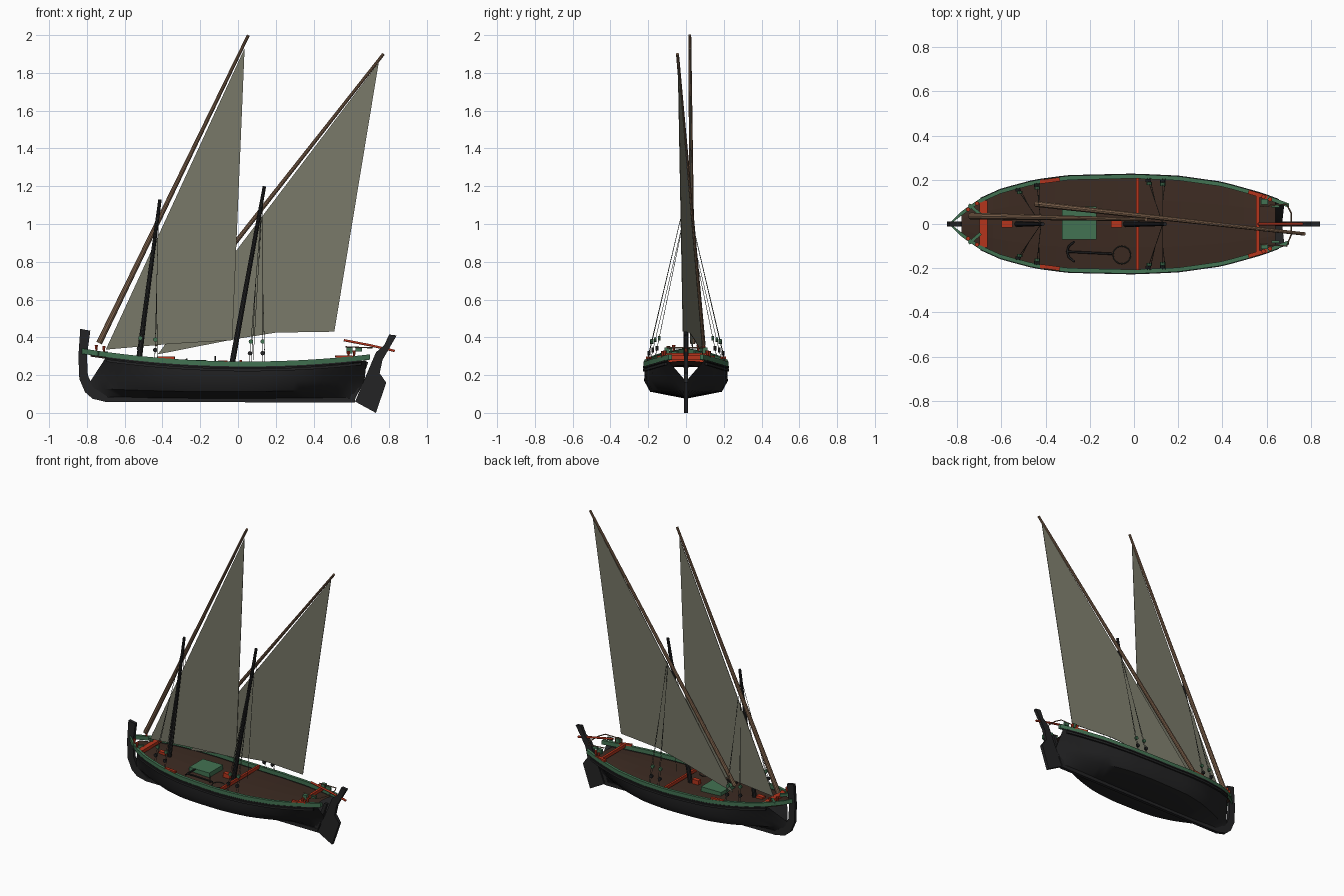
import bpy, bmesh, math
from mathutils import Vector

if "Cube" in bpy.data.objects:
    bpy.data.objects.remove(bpy.data.objects["Cube"])


def material(name, *rgb):
    m = bpy.data.materials.new(name)
    m.use_nodes = True
    m.diffuse_color = (*rgb, 1)
    m.node_tree.nodes["Principled BSDF"].inputs["Base Color"].default_value = (*rgb, 1)
    return m


BLACK = material("tarred black", .017, .017, .018)
GREEN = material("rail green", .055, .17, .085)
RED = material("paint red", .46, .035, .012)
DECK = material("deck brown", .046, .024, .016)
SPAR = material("spar wood", .23, .135, .08)
SAIL = material("sail canvas", .19, .19, .14)
ROPE = material("dark rope", .05, .055, .045)

BEAM = [(-.83, .004), (-.78, .055), (-.7, .11), (-.6, .155), (-.45, .195), (-.3, .215),
        (0, .222), (.2, .213), (.4, .185), (.58, .135), (.7, .09)]


def beam(x):
    """Half-breadth of the boat at x."""
    x = min(max(x, BEAM[0][0]), BEAM[-1][0])
    for (x0, b0), (x1, b1) in zip(BEAM, BEAM[1:]):
        if x <= x1:
            return b0 + (b1 - b0) * (x - x0) / (x1 - x0)


def sheer(x):
    """Height of the rail top at x."""
    return .272 + .09 * (x - .05) ** 2


def finish(name, bm, mat, smooth=False):
    bmesh.ops.recalc_face_normals(bm, faces=bm.faces)
    me = bpy.data.meshes.new(name)
    bm.to_mesh(me)
    bm.free()
    ob = bpy.data.objects.new(name, me)
    bpy.context.collection.objects.link(ob)
    me.materials.append(mat)
    if smooth:
        bpy.ops.object.select_all(action='DESELECT')
        bpy.context.view_layer.objects.active = ob
        ob.select_set(True)
        bpy.ops.object.shade_smooth_by_angle(angle=math.radians(35))
    return ob


def loft(name, rows, mat, closed=False, smooth=False):
    bm = bmesh.new()
    grid = [[bm.verts.new(p) for p in row] for row in rows]
    n = len(grid[0])
    for a, b in zip(grid, grid[1:]):
        for i in range(n if closed else n - 1):
            j = (i + 1) % n
            bm.faces.new((a[i], a[j], b[j], b[i]))
    if closed:
        bm.faces.new(grid[0])
        bm.faces.new(grid[-1])
    return finish(name, bm, mat, smooth)


def plate(name, outline, thick, mat, y_at=lambda x: 0):
    """Outline in x and z, thickened across y."""
    rows = [[(x, y_at(x) + s * thick / 2, z) for x, z in outline] for s in (-1, 1)]
    return loft(name, rows, mat, closed=True)


def box(name, centre, size, mat, turn=0):
    bm = bmesh.new()
    bmesh.ops.create_cube(bm, size=1)
    bmesh.ops.scale(bm, vec=size, verts=bm.verts)
    ob = finish(name, bm, mat)
    ob.location = centre
    ob.rotation_euler.z = turn
    return ob


def spar(name, a, b, r0, r1, mat, sides=10):
    a, b = Vector(a), Vector(b)
    bm = bmesh.new()
    bmesh.ops.create_cone(bm, cap_ends=True, segments=sides, radius1=r0, radius2=r1,
                          depth=(b - a).length)
    ob = finish(name, bm, mat, smooth=sides > 6)
    ob.location = (a + b) / 2
    ob.rotation_euler = (b - a).to_track_quat('Z', 'Y').to_euler()
    return ob


def tube(name, pts, r, mat, cyclic=False):
    cu = bpy.data.curves.new(name, 'CURVE')
    cu.dimensions = '3D'
    cu.bevel_depth = r
    cu.bevel_resolution = 1
    cu.use_fill_caps = True
    sp = cu.splines.new('POLY')
    sp.points.add(len(pts) - 1)
    for p, co in zip(sp.points, pts):
        p.co = (*co, 1)
    sp.use_cyclic_u = cyclic
    cu.materials.append(mat)
    ob = bpy.data.objects.new(name, cu)
    bpy.context.collection.objects.link(ob)
    return ob


# Hull shell, open at the raked ends above the stem and sternpost
ENDS = [(-.70, .68), (-.78, .67), (-.80, .65), (-.72, .62)]
rows = []
for k in range(33):
    u = k / 16 - 1
    xs = [a + (b - a) * (u + 1) / 2 for a, b in ENDS]
    half = [(xs[0], beam(xs[0]) * .98, sheer(xs[0]) - .03),
            (xs[1], beam(xs[1]) * (1 - .95 * u ** 4), .17),
            (xs[2], beam(xs[2]) * .86 * (1 - .96 * abs(u) ** 3), .112 + .02 * u * u)]
    rows.append([(x, -y, z) for x, y, z in half] + [(xs[3], 0, .075)] + half[::-1])
loft("hull", rows, BLACK, smooth=True)

# Backbone: stem, keel and sternpost
plate("stem_and_keel", [(-.835, .445), (-.845, .3), (-.84, .18), (-.81, .11), (-.77, .075),
                        (-.70, .058), (.62, .055), (.62, .08), (-.69, .085), (-.77, .14),
                        (-.795, .2), (-.80, .3), (-.782, .435)], .022, BLACK)
plate("sternpost", [(.585, .058), (.615, .058), (.69, .27), (.668, .27)], .02, BLACK)

# Rudder and tiller
plate("rudder", [(.62, .06), (.73, 0), (.785, .16), (.75, .21), (.765, .28), (.84, .41),
                 (.80, .415), (.775, .36), (.73, .32)], .022, BLACK)
tube("tiller", [(.56, 0, .385), (.70, 0, .358), (.83, 0, .328)], .007, RED)

# Deck with slight camber
xs = [-.78 + i * .071 for i in range(21)]
loft("deck", [[(x, (beam(x) - .008) * t, sheer(x) - .036 + .008 * (1 - t * t))
               for t in (-1, -.5, 0, .5, 1)] for x in xs], DECK)

# Bands that run along each side: rail, wale
xs = [-.83 + i * .045 for i in range(35)]
for side, label in ((1, "left"), (-1, "right")):
    for name, out, inn, top, bot, mat in (("rail", .003, .016, 0, .028, GREEN),
                                          ("wale", .006, .006, .038, .052, BLACK),
                                          ("rubbing_strake", .006, .006, .026, .034, BLACK)):
        rows = []
        for x in xs if name == "rail" else xs[3:-1]:
            o, i, z = beam(x) + out, max(beam(x) - inn, 0), sheer(x)
            rows.append([(x, side * y, z - d) for y, d in
                         ((o, bot), (o, top), (i, top), (i, bot))])
        loft(f"{label}_{name}", rows, mat, closed=True)

    # Red rail pads, stern rail ends and cleats
    for x in (-.38, .56):
        slope = math.atan2(side * (beam(x + .03) - beam(x - .03)), .06)
        box(f"{label}_rail_pad", (x, side * (beam(x) - .008), sheer(x) + .003),
            (.09, .018, .012), RED, slope)
    for x in (-.75, -.71, .585, .615):
        y = side * (beam(x) - .01)
        spar(f"{label}_pin", (x, y, sheer(x) - .01), (x, y, sheer(x) + .03), .004, .010, RED, 6)
    box(f"{label}_stern_block", (.59, side * .1, .33), (.03, .025, .03), GREEN)
    box(f"{label}_stern_cleat", (.64, side * .08, .335), (.035, .012, .02), GREEN)
    box(f"{label}_bow_knee", (-.72, side * .065, .315), (.07, .014, .02), GREEN, -side * .7)

# Cross beams
for name, x, w, z in (("bow_beam", -.68, .035, .305), ("main_thwart", .015, .014, .268),
                      ("stern_beam", .56, .016, .292)):
    box(name, (x, 0, z), (w, 2 * beam(x) - .025, .022), RED)
tube("stern_frame", [(.57, -.09, .35), (.69, -.10, .345), (.71, -.05, .345), (.71, .05, .345),
                     (.69, .09, .345), (.57, .08, .35)], .0035, SPAR)

# Hatch and mast wedges
box("hatch", (-.248, .004, .262), (.155, .15, .035), GREEN)
box("fore_mast_wedge", (-.575, 0, .28), (.05, .03, .03), RED)
box("main_mast_wedge", (-.08, 0, .262), (.05, .03, .03), RED)

# Anchor and rope coil on deck
tube("anchor_shank", [(-.30, -.125, .262), (-.10, -.135, .262)], .005, BLACK)
tube("anchor_arms", [(-.27, -.08, .285), (-.295, -.10, .265), (-.302, -.125, .262),
                     (-.295, -.15, .265), (-.27, -.17, .285)], .005, BLACK)
tube("anchor_stock", [(-.12, -.135, .25), (-.12, -.135, .30)], .004, BLACK)
tube("rope_coil", [(-.055 + .04 * math.cos(a * math.pi / 8), -.14 + .04 * math.sin(a * math.pi / 8),
                    .255) for a in range(16)], .0025, ROPE, True)

# Masts and yards
spar("fore_mast", (-.53, 0, .25), (-.413, 0, 1.13), .014, .009, BLACK)
spar("main_mast", (-.035, 0, .24), (.14, 0, 1.2), .015, .009, BLACK)
spar("fore_yard", (-.735, .036, .37), (.055, .02, 2.0), .016, .008, SPAR)
spar("main_yard", (-.44, .09, .36), (.77, -.045, 1.9), .014, .008, SPAR)

# Lateen sails, each in the upright plane of its yard
plate("fore_sail", [(-.70, .335), (.035, 1.93), (-.03, .385), (-.36, .365)], .003, SAIL,
      lambda x: .022 - .02 * x)
plate("main_sail", [(-.425, .31), (.745, 1.855), (.51, .43), (.2, .425), (-.03, .388)], .003,
      SAIL, lambda x: .041 - .112 * x)

# Shrouds with tackle blocks
for mast, top, feet in (("fore", (-.42, 0, 1.08), (-.53, -.44)),
                        ("main", (.13, 0, 1.15), (.06, .13))):
    for side, label in ((1, "left"), (-1, "right")):
        for x in feet:
            foot = Vector((x, side * (beam(x) - .012), sheer(x)))
            head = Vector(top)
            tube(f"{label}_{mast}_shroud", [foot, head], .0014, ROPE)
            tube(f"{label}_{mast}_tackle", [foot + Vector((.012, 0, 0)), foot.lerp(head, .5)],
                 .0014, ROPE)
            for t in (.05, .12):
                p = foot.lerp(head, t)
                spar(f"{label}_{mast}_block", p - Vector((0, .007, 0)), p + Vector((0, .007, 0)),
                     .012, .012, GREEN if t > .1 else BLACK, 8)
    tube(f"{mast}_halyard", [(top[0], 0, top[2]), (feet[0] + .02, -.01, .28)], .0014, ROPE)
